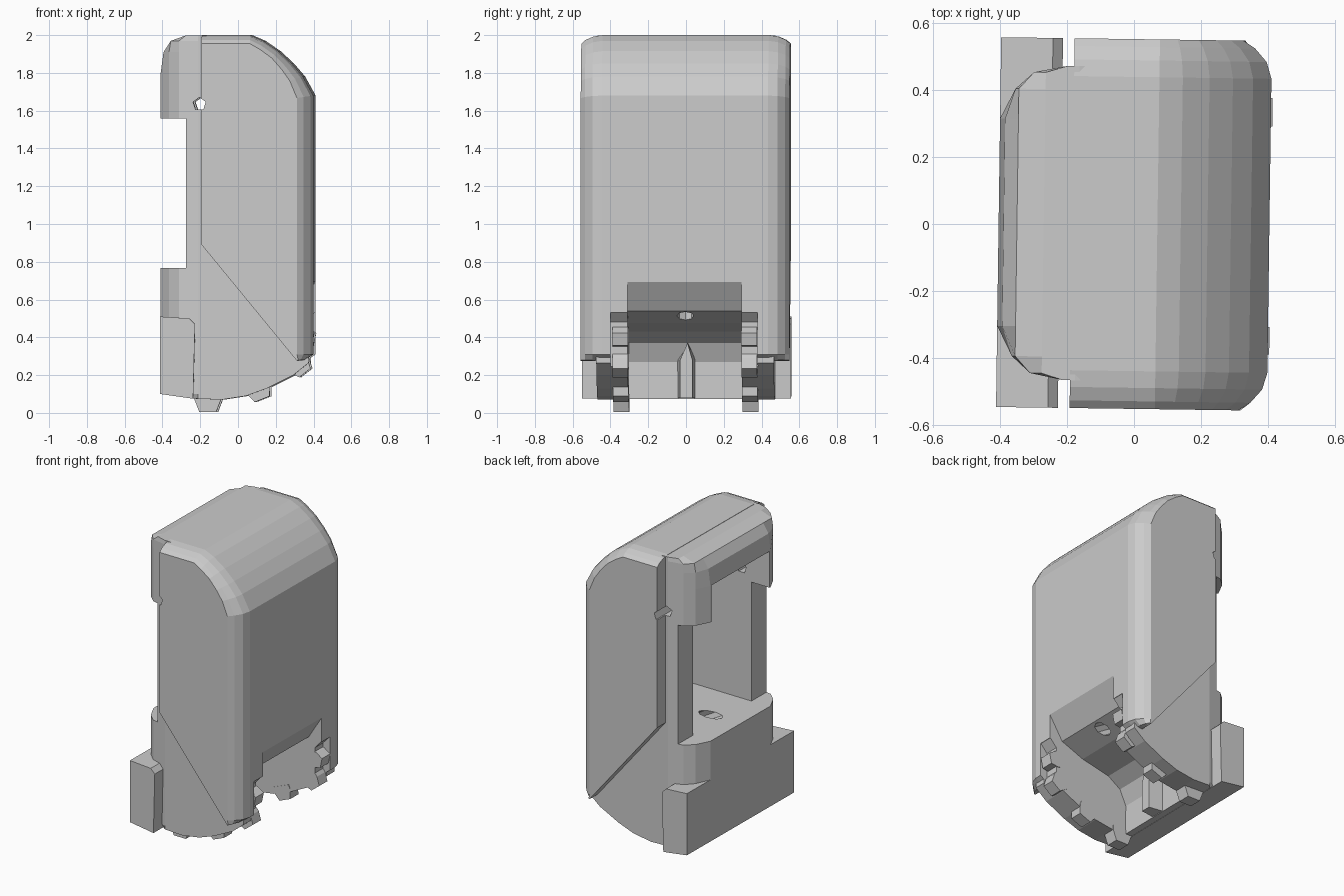
import bpy, bmesh, math
from mathutils import Matrix

if "Cube" in bpy.data.objects:
    bpy.data.objects.remove(bpy.data.objects["Cube"])


def make(name, bm):
    bmesh.ops.recalc_face_normals(bm, faces=bm.faces)
    mesh = bpy.data.meshes.new(name)
    bm.to_mesh(mesh)
    bm.free()
    ob = bpy.data.objects.new(name, mesh)
    bpy.context.collection.objects.link(ob)
    return ob


def loft(name, rings):
    """Closed solid through rings of equal point count."""
    bm = bmesh.new()
    rows = [[bm.verts.new(p) for p in ring] for ring in rings]
    n = len(rows[0])
    for a, b in zip(rows, rows[1:]):
        for i in range(n):
            j = (i + 1) % n
            bm.faces.new((a[i], a[j], b[j], b[i]))
    bm.faces.new(rows[0])
    bm.faces.new(rows[-1][::-1])
    return make(name, bm)


def prism(name, profile, y0, y1):
    """Extrude an x-z profile along y."""
    return loft(name, [[(x, y, z) for x, z in profile] for y in (y0, y1)])


def box(name, x0, x1, y0, y1, z0, z1):
    return prism(name, [(x0, z0), (x1, z0), (x1, z1), (x0, z1)], y0, y1)


def tube(name, radius, depth, sides, matrix):
    bm = bmesh.new()
    bmesh.ops.create_cone(bm, cap_ends=True, segments=sides, radius1=radius,
                          radius2=radius, depth=depth, matrix=matrix)
    return make(name, bm)


def boolean(target, tool, op):
    tool.hide_render = True
    mod = target.modifiers.new(op, 'BOOLEAN')
    mod.object, mod.operation, mod.solver = tool, op, 'EXACT'
    dg = bpy.context.evaluated_depsgraph_get()
    mesh = bpy.data.meshes.new_from_object(target.evaluated_get(dg))
    target.modifiers.clear()
    target.data = mesh
    bpy.data.objects.remove(tool)


# Inner core with rounded rear corners and curved underside
core_profile = [(-.405, .10), (-.22, .075), (-.08, .07), (.05, .09), (.16, .13),
                (.30, .20), (.38, .265), (.37, 1.62), (.25, 1.82), (.07, 1.96),
                (-.17, 1.998), (-.27, 1.998), (-.35, 1.97), (-.39, 1.91), (-.405, 1.8)]
levels = [(-.47, .20), (-.45, .10), (-.40, .045), (-.31, 0)]
levels += [(-y, d) for y, d in reversed(levels)]
body = loft("housing_body", [[(max(x, -.405 + d), y, z) for x, z in core_profile]
                             for y, d in levels])

# Outer shell: each point has x, z and how much it is inset at the bevelled sides
shell_profile = [(-.185, .89, 0, 0), (.32, .275, 0, 0), (.36, .28, 1, 0),
                 (.405, .31, 1, 0), (.405, 1.68, 1, .3), (.35, 1.78, .8, .5),
                 (.29, 1.85, .6, .7), (.22, 1.915, .4, .8), (.14, 1.97, .2, 1),
                 (.07, 2.0, 0, 1), (-.185, 2.0, 0, 1)]
levels = [(-.553, .085, .045), (-.53, .05, .025), (-.49, .015, .008), (-.44, 0, 0)]
levels += [(-y, a, b) for y, a, b in reversed(levels)]
shell = loft("shell", [[(x - a * ix * (.4 if z < .3 else 1), y, z - b * iz)
                        for x, z, ix, iz in shell_profile] for y, a, b in levels])
boolean(body, shell, 'UNION')

# Wide block across the lower rear
block = prism("rear_block", [(-.405, .10), (-.23, .075), (-.22, .47), (-.25, .50),
                             (-.405, .51)], -.553, .553)
boolean(body, block, 'UNION')

# Rear window and the deep compartment behind it
boolean(body, box("window_cut", -.6, -.27, -.7, .7, .767, 1.558), 'DIFFERENCE')
boolean(body, box("compartment_cut", -.6, .28, -.3, .3, .767, 1.8), 'DIFFERENCE')

# Rounded bay low on the right side
bay = [(.5, .844), (.31, .54), (.15, .475), (-.05, .43), (-.14, .37),
       (-.185, .27), (-.18, -.1), (.5, -.1)]
boolean(body, prism("bay_cut", bay, -.305, .3), 'DIFFERENCE')
relief = [(.355, .2), (.5, .2), (.5, .56), (.40, .53), (.355, .48)]
boolean(body, prism("relief_cut", relief, -.395, .385), 'DIFFERENCE')

# Slanted hole between compartment and bay, and pin hole through the sides
slant = math.atan2(.44, -.26)
boolean(body, tube("feed_hole_cut", .045, .64, 8,
                   Matrix.Translation((.03, 0, .64)) @ Matrix.Rotation(slant, 4, 'Y')),
        'DIFFERENCE')
boolean(body, tube("pin_hole_cut", .036, 1.4, 5,
                   Matrix.Translation((-.197, 0, 1.635)) @ Matrix.Rotation(math.pi / 2, 4, 'X')),
        'DIFFERENCE')

parts = [body]

# Teeth along both edges of the bay: base x, base z, tilt, scale
tooth = [(-.07, .03), (-.07, 0), (-.045, -.065), (.045, -.065), (.07, 0), (.07, .03)]
for i, (bx, bz, tilt, k) in enumerate([(-.155, .07, 0, 1), (.11, .13, 22, .95),
                                       (.325, .255, 38, .85), (.355, .40, 78, .75)]):
    c, s = math.cos(math.radians(tilt)) * k, math.sin(math.radians(tilt)) * k
    prof = [(bx + x * c - z * s, bz + x * s + z * c) for x, z in tooth]
    for side, (y0, y1) in (("front", (-.385, -.302)), ("back", (.298, .382))):
        parts.append(prism(f"tooth_{side}_{i + 1}", prof, y0, y1))

# Upright rib in the middle of the bay
parts.append(loft("bay_rib", [
    [(x, y * w, z) for y, z in ((-.05, .078), (.05, .078), (.05, .28), (.01, .37), (-.05, .28))]
    for x, w in ((-.21, 1), (-.09, .65))]))

# The whole model sits very slightly turned
for ob in parts:
    ob.data.transform(Matrix.Rotation(math.radians(-.8), 4, 'Z'))
